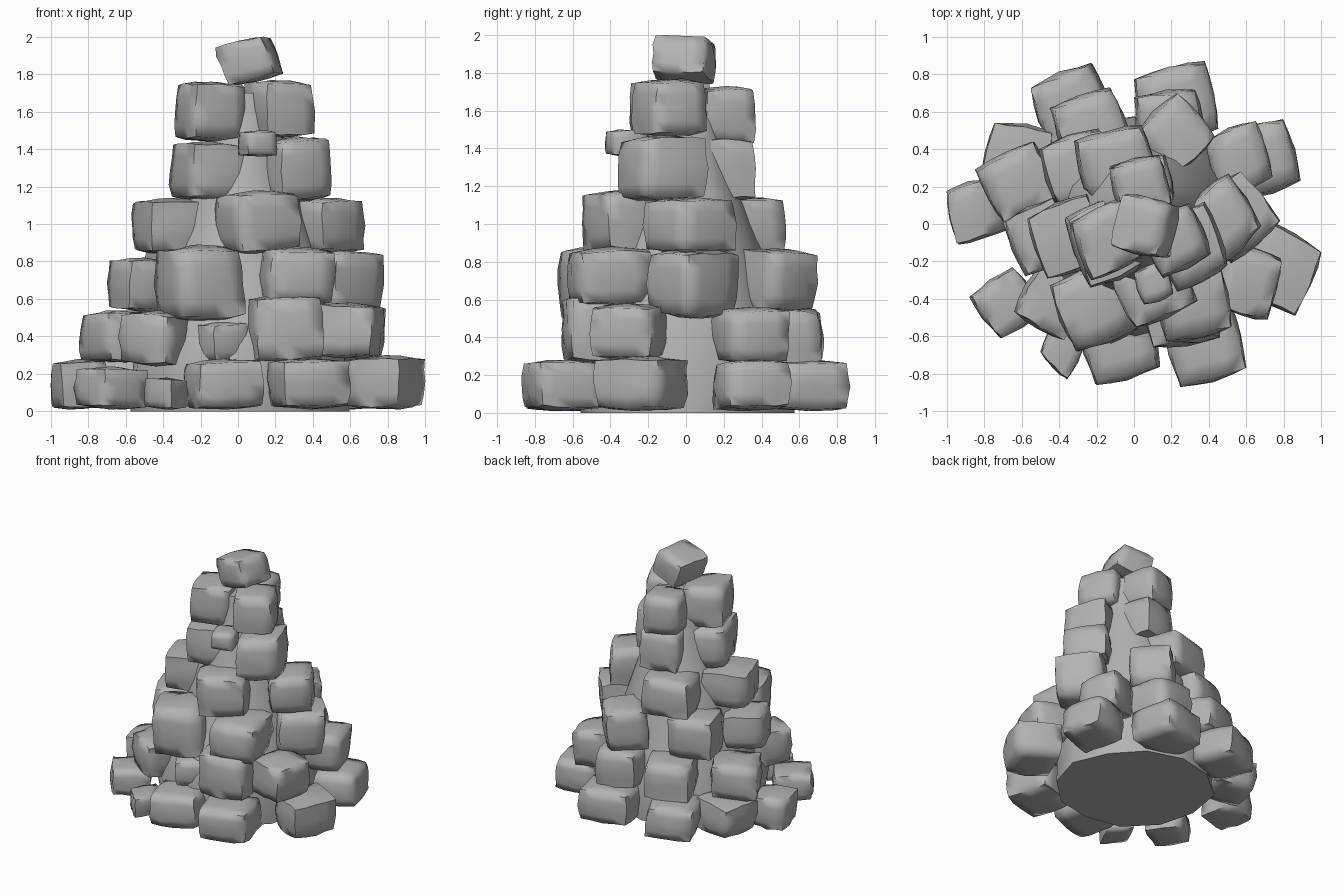
import bpy, bmesh, random
from math import radians
from mathutils import Vector, Matrix

random.seed(11)
cube = bpy.data.objects.get("Cube")
if cube:
    bpy.data.objects.remove(cube, do_unlink=True)

GREY = (0.45, 0.45, 0.45, 1)
stone_grey = bpy.data.materials.new("stone_grey")
stone_grey.use_nodes = True
stone_grey.diffuse_color = GREY
stone_grey.node_tree.nodes["Principled BSDF"].inputs["Base Color"].default_value = GREY


def finish(bm, name, angle):
    mesh = bpy.data.meshes.new(name)
    bm.to_mesh(mesh)
    bm.free()
    mesh.materials.append(stone_grey)
    obj = bpy.data.objects.new(name, mesh)
    bpy.context.collection.objects.link(obj)
    bpy.ops.object.select_all(action="DESELECT")
    obj.select_set(True)
    bpy.context.view_layer.objects.active = obj
    bpy.ops.object.shade_smooth_by_angle(angle=radians(angle))
    return obj


def stone(name, xs, ys, zs, yaw=0, roll=0):
    """Rough rounded block, turned and then fitted to its extents."""
    bm = bmesh.new()
    bmesh.ops.create_cube(bm, size=2)
    for v in bm.verts:
        v.co *= random.uniform(0.9, 1.06)
    bmesh.ops.subdivide_edges(bm, edges=bm.edges[:], cuts=3, use_grid_fill=True)
    for v in bm.verts:
        # worn corners and slightly bulging, dented faces
        v.co = v.co.lerp(v.co.normalized() * 1.28, 0.3)
        v.co += Vector([random.uniform(-1, 1) for axis in "xyz"]) * 0.04
    turn = Matrix.Rotation(radians(yaw), 3, "Z") @ Matrix.Rotation(radians(roll), 3, "Y")
    bmesh.ops.transform(bm, matrix=turn.to_4x4(), verts=bm.verts)
    for axis, (low, high) in enumerate((xs, ys, zs)):
        values = [v.co[axis] for v in bm.verts]
        start, span = min(values), max(values) - min(values)
        for v in bm.verts:
            v.co[axis] = low + (v.co[axis] - start) / span * (high - low)
    return finish(bm, name, 75)


def course(name, low, high, stones):
    """One ring of stones sharing roughly the same height."""
    for place, xs, ys, yaw, *lift in stones:
        bottom, top = lift if lift else (0, 0)
        stone(name + "_" + place, xs, ys, (low + bottom, high + top), yaw,
              random.uniform(-4, 4))


# Rubble core that fills the gaps between the stones
rings = [(0, .58), (.25, .6), (.5, .51), (.8, .42), (1.1, .32), (1.4, .22), (1.7, .17)]
bm = bmesh.new()
loops = []
for z, radius in rings:
    loop = bmesh.ops.create_circle(bm, segments=12, radius=radius)["verts"]
    for v in loop:
        wobble = random.uniform(0.94, 1.05)
        v.co = (v.co.x * wobble + z * 0.03, v.co.y * wobble, z)
    loops.append(loop)
for a, b in zip(loops, loops[1:]):
    for i in range(len(a)):
        j = (i + 1) % len(a)
        bm.faces.new((a[i], a[j], b[j], b[i]))
bm.faces.new(loops[0][::-1])
bm.faces.new(loops[-1])
bmesh.ops.recalc_face_normals(bm, faces=bm.faces)
finish(bm, "rubble_core", 50)

# Ground course
course("ground", .01, .28, [
    ("right", (-1, -.68), (-.11, .25), 15),
    ("front_right", (-.88, -.48), (-.61, -.23), 35, 0, -.04),
    ("front_right_wedge", (-.5, -.26), (-.83, -.48), -35, 0, -.1),
    ("front", (-.29, .14), (-.86, -.4), 15),
    ("front_left", (.15, .6), (-.87, -.42), 15),
    ("left", (.57, 1), (-.49, .01), -25, 0, .02),
    ("back_left", (.5, .89), (.14, .56), 15),
    ("back", (0, .45), (.42, .87), 12),
    ("back_right", (-.55, -.1), (.4, .86), 22),
    ("far_right", (-.82, -.42), (.18, .54), -12),
])

# Second course
course("second", .26, .56, [
    ("right", (-.85, -.38), (0, .44), 28, 0, -.02),
    ("front_right", (-.64, -.22), (-.62, -.2), -30, -.02, -.02),
    ("front", (-.25, .08), (-.64, -.28), 30, 0, -.08),
    ("front_left", (.04, .46), (-.66, -.25), 10, 0, .07),
    ("left", (.42, .79), (-.51, -.1), -15, .02, .02),
    ("back_left", (.38, .74), (.13, .55), 20),
    ("back", (0, .38), (.38, .72), 8),
    ("back_right", (-.45, -.01), (.31, .73), 20),
])

# Third course
course("third", .53, .87, [
    ("right", (-.7, -.31), (-.28, .14), 25, 0, -.05),
    ("front", (-.45, .04), (-.68, -.2), 22, -.05, .02),
    ("front_left", (.1, .52), (-.63, -.18), 12, .04, .01),
    ("left", (.29, .78), (-.21, .28), 40, -.03, 0),
    ("back", (0, .43), (.24, .7), 42),
    ("back_right", (-.51, -.06), (.08, .51), 18),
])

# Fourth course
course("fourth", .84, 1.14, [
    ("right", (-.57, -.14), (-.29, .16), 20),
    ("front", (-.13, .34), (-.55, -.12), 25, 0, .04),
    ("left", (.26, .68), (-.23, .27), 38),
    ("back", (-.32, .14), (.12, .53), 14),
])

# Fifth course
course("fifth", 1.12, 1.46, [
    ("right", (-.37, .09), (-.34, .16), 20, 0, -.02),
    ("left", (.11, .5), (-.36, .12), 25, 0, .01),
    ("back", (-.13, .22), (.02, .37), 12),
])
stone("small_wedge", (0, .21), (-.43, -.2), (1.36, 1.5), 20)

# Sixth course
course("sixth", 1.44, 1.76, [
    ("right", (-.34, .04), (-.3, .14), 22),
    ("left", (.03, .41), (-.29, .11), 25, .02, .01),
    ("back", (-.13, .2), (.05, .37), 14, -.02, -.03),
])

# Tilted capstone
stone("capstone", (-.12, .24), (-.18, .16), (1.74, 2), -12, -17)
